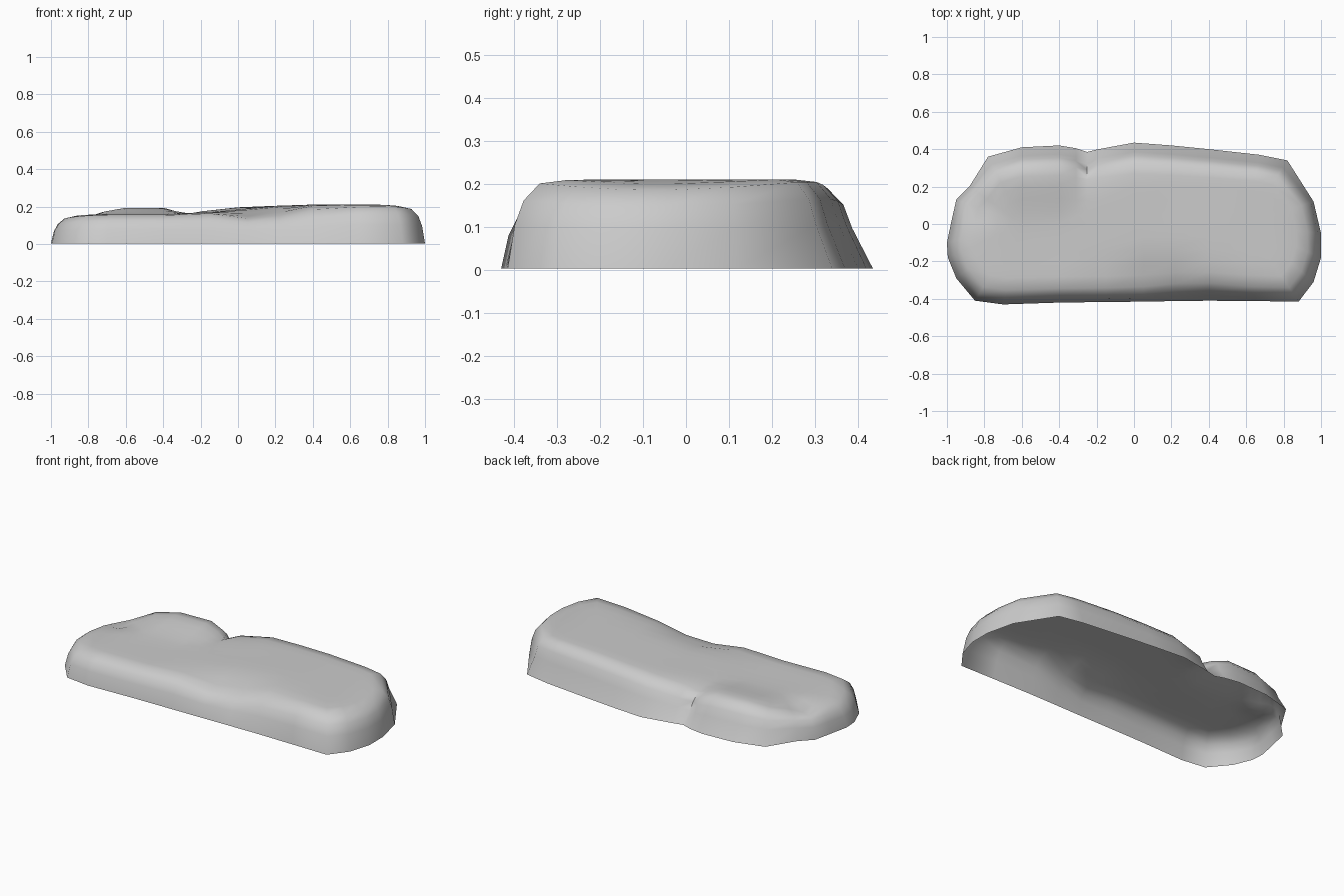
import bpy, bmesh, math

if "Cube" in bpy.data.objects:
    bpy.data.objects.remove(bpy.data.objects["Cube"])

# footprint of the rock, counter-clockwise from the left end
OUTLINE = [(-1, -.1), (-.995, -.18), (-.95, -.29), (-.85, -.41), (-.7, -.43), (-.4, -.42),
           (-.15, -.417), (.05, -.415), (.22, -.412), (.4, -.41), (.65, -.412), (.88, -.415),
           (.96, -.31), (1, -.18), (1, -.05), (.96, .12), (.82, .34), (.67, .37), (.4, .40),
           (.2, .42), (0, .435), (-.19, .40), (-.25, .385), (-.31, .405), (-.4, .42),
           (-.6, .41), (-.78, .36), (-.88, .2), (-.95, .13), (-.975, .02)]
# (distance toward spine, share of the local height) from ground to crown
RINGS = [(0, 0), (.04, .5), (.09, .78), (.18, .97), (.33, 1), (.48, 1), (.65, 1), (.82, 1), (1, 1)]


def bump(x, y, cx, cy, rx, ry):
    return math.exp(-((x - cx) / rx) ** 2 - ((y - cy) / ry) ** 2)


def height(x, y):
    t = min(max((x + .38) / .75, 0), 1)
    h = .155 + .053 * t * t * (3 - 2 * t)
    h += .044 * bump(x, y, -.5, .27, .22, .17)       # back left lump
    h += .018 * bump(x, y, -.1, .26, .14, .2)        # shoulder beside the cleft
    h -= .055 * bump(x, y, -.25, .36, .06, .16)      # cleft
    h -= .065 * bump(x, y, .13, -.33, .15, .14)      # front dent
    h -= .025 * bump(x, y, .42, -.36, .2, .08)       # front slope
    h -= .035 * bump(x, y, -.84, .1, .07, .08)       # notch behind the left dome
    h -= .025 * bump(x, y, -1, -.1, .12, .4)         # rounded left end
    h -= .022 * bump(x, y, .97, -.05, .12, .4)       # rounded right end
    return h


bm = bmesh.new()
rings = []
for f, share in RINGS:
    ring = []
    for x, y in OUTLINE:
        g = f
        if f and y < -.3:                            # front slopes most beside the dent
            g += .07 * share * (1 - f) * bump(x, 0, .32, 0, .22, 1)
        if f and y > .3:                             # back wall leans in
            g += .075 * (1 - f)
        sx = min(max(x, -.6), .6)
        if f == 1:                                   # spine points shared by both sides
            sx = round(sx / .2) * .2
        px, py = x + (sx - x) * g, y * (1 - g)
        if f and f < .3:                             # cleft cuts into the wall
            py -= .045 * bump(x, y, -.25, .4, .04, .1) * share
        ring.append(bm.verts.new((px, py, .003 + share * height(px, py))))
    rings.append(ring)

# skin between the rings; the underside stays open
n = len(OUTLINE)
for a, b in zip(rings, rings[1:]):
    for i in range(n):
        j = (i + 1) % n
        bm.faces.new((a[i], a[j], b[j], b[i]))
bmesh.ops.remove_doubles(bm, verts=bm.verts[:], dist=.0005)
bm.normal_update()

mesh = bpy.data.meshes.new("rock_slab")
bm.to_mesh(mesh)
bm.free()
rock = bpy.data.objects.new("rock_slab", mesh)
bpy.context.collection.objects.link(rock)
bpy.context.view_layer.objects.active = rock
rock.select_set(True)
bpy.ops.object.shade_smooth_by_angle(angle=math.radians(60))
